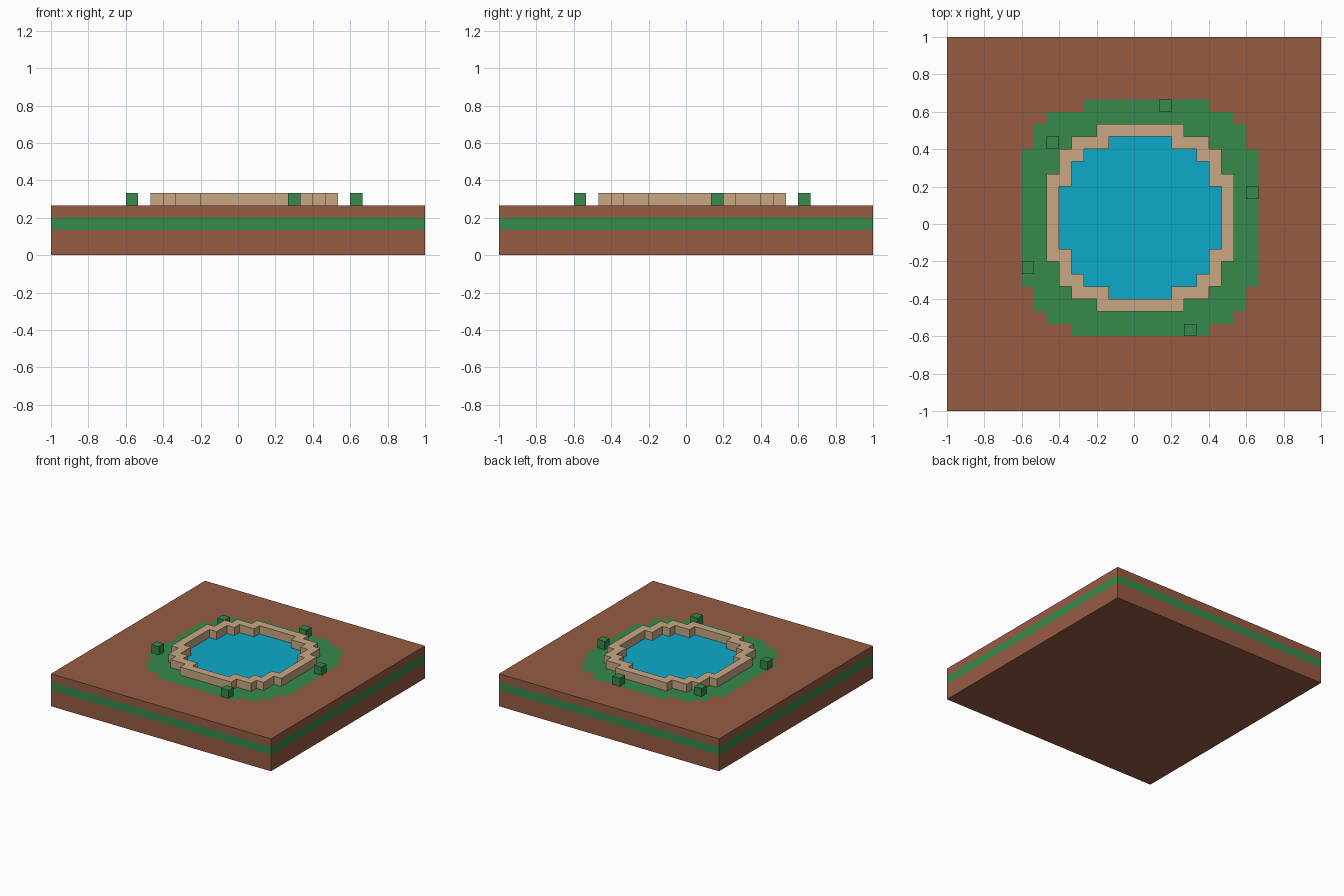
import bpy, bmesh

if "Cube" in bpy.data.objects:
    bpy.data.objects.remove(bpy.data.objects["Cube"])

U = 2 / 30           # one block
HALF = 15            # slab half-width in blocks
TOP = 4              # ground height in blocks


def material(name, srgb):
    lin = [(c / 255 / 12.92) if c < 11 else ((c / 255 + 0.055) / 1.055) ** 2.4 for c in srgb]
    m = bpy.data.materials.new(name)
    m.diffuse_color = (*lin, 1)
    m.use_nodes = True
    m.node_tree.nodes["Principled BSDF"].inputs["Base Color"].default_value = m.diffuse_color
    return m


SOIL = material("soil brown", (151, 91, 68))
GRASS = material("grass green", (53, 138, 75))
STONE = material("sand stone", (201, 167, 131))
WATER = material("water blue", (13, 170, 204))


def cells(*rows):
    """Set of block cells from rows (y0, y1, x0, x1)."""
    return {(x, y) for y0, y1, x0, x1 in rows for y in range(y0, y1) for x in range(x0, x1)}


def sheet(bm, area, z):
    """Flat sheet of unit squares facing up."""
    for x, y in sorted(area):
        bm.faces.new([bm.verts.new((x + a, y + b, z)) for a, b in ((0, 0), (1, 0), (1, 1), (0, 1))])
    bmesh.ops.remove_doubles(bm, verts=bm.verts, dist=0.001)


def drop(bm, edges, z):
    """Extrude edges straight down to height z and return the new edges."""
    out = bmesh.ops.extrude_edge_only(bm, edges=edges)["geom"]
    for v in out:
        if isinstance(v, bmesh.types.BMVert):
            v.co.z = z
    return [e for e in out if isinstance(e, bmesh.types.BMEdge)
            and all(abs(v.co.z - z) < 0.001 for v in e.verts)]


def finish(bm, name, *mats):
    bmesh.ops.scale(bm, vec=(U, U, U), verts=bm.verts)
    me = bpy.data.meshes.new(name)
    bm.to_mesh(me)
    bm.free()
    for m in mats:
        me.materials.append(m)
    ob = bpy.data.objects.new(name, me)
    bpy.context.collection.objects.link(ob)
    return ob


# Stepped outlines
pool = cells((-6, 7, -2, 3), (-5, 6, -4, 5), (-4, 5, -5, 6), (-2, 3, -6, 7))
curb = cells((-7, 8, -3, 4), (-6, 7, -5, 6), (-5, 6, -6, 7), (-3, 4, -7, 8)) - pool
lawn = cells((-9, -8, -5, 6), (9, 10, -4, 6), (-8, 9, -7, 8),
             (-7, 8, -8, 9), (-5, 6, -9, 10)) - pool - curb
slab = cells((-HALF, HALF, -HALF, HALF)) - pool - curb - lawn

# Ground slab with a green stripe around its sides
bm = bmesh.new()
sheet(bm, slab, TOP)
rim = [e for e in bm.edges if e.is_boundary
       and any(all(abs(v.co[i]) == HALF and v.co[i] == e.verts[0].co[i] for v in e.verts)
               for i in (0, 1))]
for z in (3, 2, 0):
    rim = drop(bm, rim, z)
bm.faces.new([bm.verts.new((x * HALF, y * HALF, 0)) for x, y in ((-1, -1), (-1, 1), (1, 1), (1, -1))])
bmesh.ops.remove_doubles(bm, verts=bm.verts, dist=0.001)
for f in bm.faces:
    f.material_index = int(2 < f.calc_center_median().z < 3)
    f.normal_update()
    c = f.calc_center_median()
    out = (0, 0, 1) if c.z > 3.9 else (0, 0, -1) if c.z < 0.1 else (c.x * (abs(c.x) > 14.9), c.y * (abs(c.y) > 14.9), 0)
    if sum(a * b for a, b in zip(f.normal, out)) < 0:
        f.normal_flip()
finish(bm, "ground_slab", SOIL, GRASS)

# Grass ring and water surface, flush with the ground
for name, area, mat in (("grass_patch", lawn, GRASS), ("pond_water", pool, WATER)):
    bm = bmesh.new()
    sheet(bm, area, TOP)
    finish(bm, name, mat)

# Raised stone rim
bm = bmesh.new()
sheet(bm, curb, TOP + 1)
drop(bm, [e for e in bm.edges if e.is_boundary], TOP)
bmesh.ops.recalc_face_normals(bm, faces=bm.faces)
finish(bm, "pond_rim", STONE)

# Small square bushes
for i, (x, y) in enumerate(((2, 9), (-7, 6), (9, 2), (-9, -4), (4, -9))):
    bm = bmesh.new()
    bmesh.ops.create_cube(bm, size=1)
    bmesh.ops.translate(bm, vec=(x + 0.5, y + 0.5, TOP + 0.5), verts=bm.verts)
    finish(bm, f"bush_{i + 1}", GRASS)
